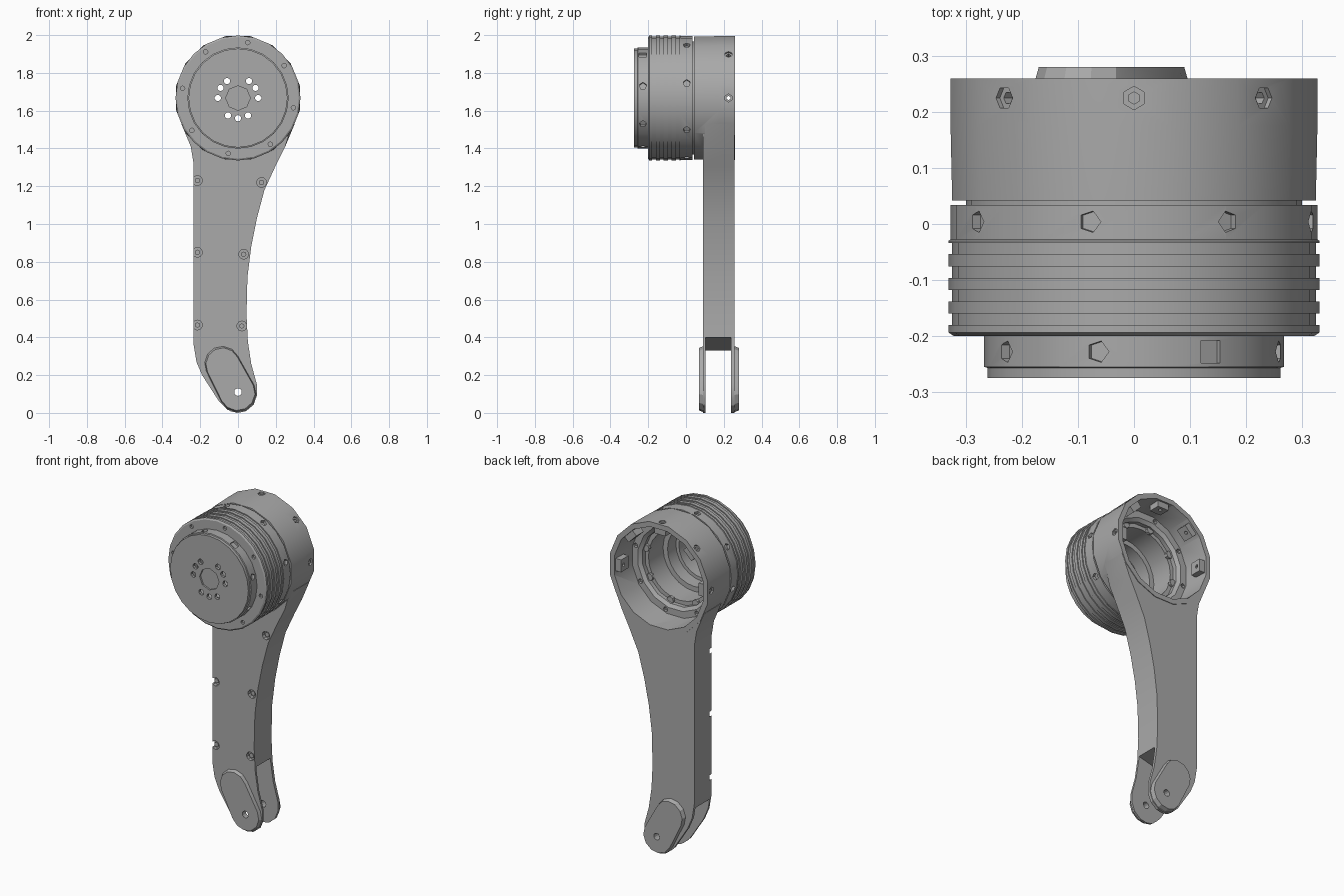
import bpy, bmesh, math
from mathutils import Matrix, Vector

cube = bpy.data.objects.get("Cube")
if cube:
    bpy.data.objects.remove(cube)

AXIS_Z = 1.667          # height of the motor axis

grey = bpy.data.materials.new("machined grey")
grey.use_nodes = True
grey.diffuse_color = (0.4, 0.4, 0.4, 1)
grey.node_tree.nodes["Principled BSDF"].inputs["Base Color"].default_value = grey.diffuse_color


def finish(name, bm):
    bmesh.ops.remove_doubles(bm, verts=bm.verts, dist=0.0002)
    bmesh.ops.recalc_face_normals(bm, faces=bm.faces)
    mesh = bpy.data.meshes.new(name)
    bm.to_mesh(mesh)
    bm.free()
    mesh.materials.append(grey)
    ob = bpy.data.objects.new(name, mesh)
    bpy.context.collection.objects.link(ob)
    return ob


def activate(ob):
    bpy.ops.object.select_all(action='DESELECT')
    ob.select_set(True)
    bpy.context.view_layer.objects.active = ob


def smooth(ob, degrees=30):
    activate(ob)
    bpy.ops.object.shade_smooth_by_angle(angle=math.radians(degrees))


def combine(ob, other, operation):
    mod = ob.modifiers.new("combine", 'BOOLEAN')
    mod.operation, mod.object, mod.solver = operation, other, 'EXACT'
    activate(ob)
    bpy.ops.object.modifier_apply(modifier=mod.name)
    bpy.data.objects.remove(other)


def lathe(name, profile, sides, turn=0.0):
    """Spin (radius, y) points about the motor axis."""
    bm = bmesh.new()
    vs = [bm.verts.new((r * math.sin(turn), y, AXIS_Z + r * math.cos(turn))) for r, y in profile]
    es = [bm.edges.new(pair) for pair in zip(vs, vs[1:])]
    bmesh.ops.spin(bm, geom=vs + es, cent=(0, 0, AXIS_Z), axis=(0, 1, 0),
                   angle=math.tau, steps=sides)
    return finish(name, bm)


def extrude(bm, outline, y0, y1, inset=1.0):
    """Add a prism from an (x, z) outline; inset scales the far end."""
    n = len(outline)
    cx, cz = sum(p[0] for p in outline) / n, sum(p[1] for p in outline) / n
    a = [bm.verts.new((x, y0, z)) for x, z in outline]
    b = [bm.verts.new((cx + (x - cx) * inset, y1, cz + (z - cz) * inset)) for x, z in outline]
    bm.faces.new(a)
    bm.faces.new(b[::-1])
    for i in range(n):
        j = (i + 1) % n
        bm.faces.new((a[i], b[i], b[j], a[j]))


def rod(bm, start, direction, radius, length, sides=8):
    """Add a cylinder running from start along direction."""
    d = Vector(direction).normalized()
    m = Matrix.Translation(Vector(start) + d * length / 2) @ d.to_track_quat('Z', 'Y').to_matrix().to_4x4()
    bmesh.ops.create_cone(bm, cap_ends=True, segments=sides, radius1=radius,
                          radius2=radius, depth=length, matrix=m)


def radial(degrees):
    a = math.radians(degrees)
    return Vector((math.cos(a), 0, math.sin(a)))


def on_ring(degrees, r, y):
    return radial(degrees) * r + Vector((0, y, AXIS_Z))


def block(bm, degrees, r, y, size):
    """Add a box whose first side points away from the motor axis."""
    m = Matrix.Translation(on_ring(degrees, r, y)) @ Matrix.Rotation(-math.radians(degrees), 4, 'Y')
    bmesh.ops.create_cube(bm, size=1, matrix=m @ Matrix.Diagonal((*size, 1)))


# Motor: output disc, collar, finned housing, rear flange and stepped bore
profile = [(0, -.275), (.262, -.275), (.262, -.257), (.268, -.255), (.268, -.2), (.322, -.2), (.331, -.194)]
for k in range(4):
    y = -.18 + k * .042
    profile += [(.331, y), (.325, y), (.325, y + .02), (.331, y + .02)]
profile += [(.331, -.03), (.328, -.028), (.328, .034), (.30, .034), (.30, .06), (.21, .06),
            (.21, -.08), (.18, -.08), (.18, -.16), (.16, -.16), (.16, -.255), (0, -.255)]
motor = lathe("motor_housing", profile, 24)

bm = bmesh.new()
ring = [14 + 45 * k for k in range(8)]
for a in ring:
    rod(bm, on_ring(a, .31, .004), radial(a), .02, .05, 5)           # flange screws
    rod(bm, on_ring(a - 24, .298, -.21), (0, 1, 0), .012, .025)      # front rim screws
    if a == 59:
        block(bm, a, .27, -.228, (.03, .04, .04))                    # collar notch
    else:
        rod(bm, on_ring(a, .25, -.228), radial(a), .02, .05, 5)      # collar screws
for a in (0, 30, 57, 123, 150, 180, 240, 270, 300):
    rod(bm, on_ring(a, .107, -.3), (0, 1, 0), .017, .07, 10)         # output bolt holes
rod(bm, on_ring(0, 0, -.3), (0, 1, 0), .065, .035)                   # centre recess
combine(motor, finish("motor_cutter", bm), 'DIFFERENCE')
smooth(motor)

# Arm: curved beam that narrows to the fork
left = [(-.3, 1.53), (-.25, 1.41), (-.235, 1.32), (-.235, .36), (-.22, .27), (-.19, .2), (-.1, .06)]
foot = [(-.075, .035), (-.04, .008), (0, 0), (.04, .008), (.08, .04), (.1, .09), (.1, .15)]
right = [(.07, .26), (.052, .38), (.045, .52), (.05, .72), (.07, .88), (.1, 1.03),
         (.14, 1.18), (.2, 1.31), (.25, 1.41), (.3, 1.53)]
bm = bmesh.new()
extrude(bm, left + foot + right, .09, .256)
long_edges = [e for e in bm.edges
              if all(v.co.y < .1 and v.co.x > .04 and v.co.z > .37 for v in e.verts)]
bmesh.ops.bevel(bm, geom=long_edges, offset=.014, segments=1, affect='EDGES')
arm = finish("arm", bm)

# Cup behind the motor, open at the back
cup = lathe("cup", [(0, .042), (.331, .042), (.334, .175), (.334, .26), (0, .26)], 16, math.pi / 16)
combine(arm, cup, 'UNION')
cavity = lathe("cavity", [(0, 0), (.235, 0), (.235, .085), (.255, .1), (.295, .1),
                          (.305, .3), (0, .3)], 16, math.pi / 16)
combine(arm, cavity, 'DIFFERENCE')

# Screw blocks inside the cup
bm = bmesh.new()
for a in range(0, 181, 45):
    block(bm, a, .285, .215, (.05, .07, .075))
combine(arm, finish("screw_blocks", bm), 'UNION')

# Fork pads with sloped rims, front and back
pad = [(-.085 + .095 * math.cos(t), .262 + .095 * math.sin(t))
       for t in (math.radians(26 + k * 30) for k in range(7))]
pad += [(.1 * math.cos(t), .1 + .1 * math.sin(t))
        for t in (math.radians(206 + k * 30) for k in range(7))]
for y0, y1 in ((.1, .07), (.245, .28)):
    bm = bmesh.new()
    extrude(bm, pad, y0, y1, .93)
    combine(arm, finish("pad", bm), 'UNION')

# Fork slot, pin hole, edge screws and cup screws
bm = bmesh.new()
extrude(bm, [(-.4, -.1), (.3, -.1), (.3, .44), (.05, .4), (-.23, .33), (-.4, .29)], .103, .238)
combine(arm, finish("slot", bm), 'DIFFERENCE')
bm = bmesh.new()
rod(bm, (0, 0, .11), (0, 1, 0), .02, .4, 12)
for x, z in ((-.215, 1.23), (-.215, .85), (-.215, .465), (.125, 1.22), (.03, .84), (.02, .46)):
    rod(bm, (x, .06, z), (0, 1, 0), .026, .052, 10)
for a in range(0, 181, 45):
    rod(bm, on_ring(a, .2, .225), radial(a), .011, .2, 6)
for a in ring:
    rod(bm, on_ring(a, .275, .08), (0, 1, 0), .014, .05)
combine(arm, finish("hole_cutter", bm), 'DIFFERENCE')
bm = bmesh.new()
for a in range(0, 181, 45):
    rod(bm, on_ring(a, .318, .225), radial(a), .021, .05, 6)
combine(arm, finish("counterbore_cutter", bm), 'DIFFERENCE')
smooth(arm, 25)

# Screw heads sunk in the arm, and bushings round the fork pin hole
bm = bmesh.new()
for x, z in ((-.215, 1.23), (-.215, .85), (-.215, .465), (.125, 1.22), (.03, .84), (.02, .46)):
    rod(bm, (x, .1, z), (0, 1, 0), .014, .02, 8)
smooth(finish("edge_screws", bm))
bm = bmesh.new()
for a in ring:
    rod(bm, on_ring(a, .225, .055), (0, 1, 0), .022, .02, 8)
smooth(finish("floor_screws", bm))
